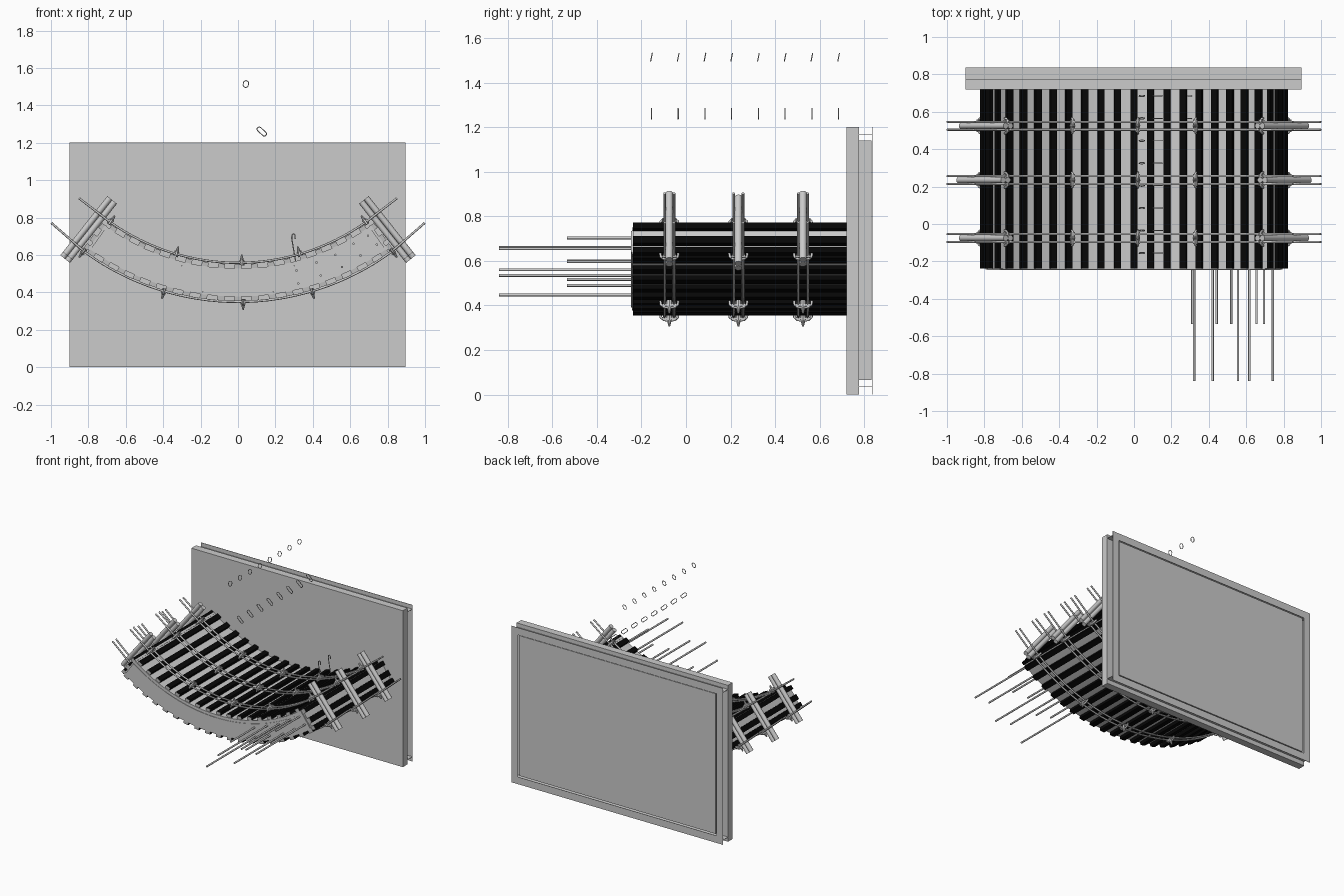
import bpy, bmesh, math
from mathutils import Vector, Matrix

if "Cube" in bpy.data.objects:
    bpy.data.objects.remove(bpy.data.objects["Cube"])

CZ = 1.74                      # height of the arc centre (x = 0)
ROWS = (-0.075, 0.235, 0.525)  # rows of walers along y
Y0, Y1 = -0.237, 0.72
rad = math.radians

dark = bpy.data.materials.new("dark_timber")
dark.diffuse_color = (0.002, 0.002, 0.002, 1)
dark.use_nodes = True
dark.node_tree.nodes["Principled BSDF"].inputs["Base Color"].default_value = dark.diffuse_color
pale = bpy.data.materials.new("pale_end_grain")
pale.diffuse_color = (0.5, 0.5, 0.5, 1)
pale.use_nodes = True
pale.node_tree.nodes["Principled BSDF"].inputs["Base Color"].default_value = pale.diffuse_color


def polar(r, a, y=0.0):
    a = rad(a)
    return Vector((r * math.sin(a), y, CZ - r * math.cos(a)))


def finish(name, bm):
    bmesh.ops.recalc_face_normals(bm, faces=bm.faces)
    me = bpy.data.meshes.new(name)
    bm.to_mesh(me)
    bm.free()
    ob = bpy.data.objects.new(name, me)
    bpy.context.collection.objects.link(ob)
    return ob


def frame(r, a, y):
    """Local axes on the arc: x tangent, y along the wall, z radially outward."""
    return Matrix.Translation(polar(r, a, y)) @ Matrix.Rotation(rad(180 - a), 4, 'Y')


def add_box(bm, mat, size, loc=(0, 0, 0)):
    bmesh.ops.create_cube(bm, size=1, matrix=mat @ Matrix.Translation(loc) @ Matrix.Diagonal((*size, 1)))


def add_rod(bm, mat, r1, r2, length, seg=12):
    bmesh.ops.create_cone(bm, cap_ends=True, segments=seg, radius1=r1, radius2=r2, depth=length, matrix=mat)


def span(name, x, y, z):
    bm = bmesh.new()
    add_box(bm, Matrix(), (x[1] - x[0], y[1] - y[0], z[1] - z[0]),
            ((x[0] + x[1]) / 2, (y[0] + y[1]) / 2, (z[0] + z[1]) / 2))
    return finish(name, bm)


def smooth(ob, angle):
    for f in ob.data.polygons:
        f.use_smooth = True
    ob.data.set_sharp_from_angle(angle=rad(angle))


def sector(name, r0, r1, a, y0, y1, n=36):
    """Curved slab swept from -a to a degrees."""
    bm = bmesh.new()
    rings = [[bm.verts.new(polar(r, -a + 2 * a * i / n, y))
              for r, y in ((r0, y0), (r1, y0), (r1, y1), (r0, y1))] for i in range(n + 1)]
    for p, q in zip(rings, rings[1:]):
        for k in range(4):
            bm.faces.new((p[k], p[(k + 1) % 4], q[(k + 1) % 4], q[k]))
    bm.faces.new(rings[0])
    bm.faces.new(rings[-1])
    smooth(finish(name, bm), 30)


def wires(name, paths, radius, cyclic=False):
    cu = bpy.data.curves.new(name, 'CURVE')
    cu.dimensions = '3D'
    cu.bevel_depth, cu.bevel_resolution, cu.use_fill_caps = radius, 2, True
    for pts in paths:
        sp = cu.splines.new('POLY')
        sp.points.add(len(pts) - 1)
        for p, q in zip(sp.points, pts):
            p.co = (*q, 1)
        sp.use_cyclic_u = cyclic
        sp.use_smooth = True
    tmp = bpy.data.objects.new(name + "_path", cu)
    bpy.context.collection.objects.link(tmp)
    me = bpy.data.meshes.new_from_object(tmp.evaluated_get(bpy.context.evaluated_depsgraph_get()))
    bpy.data.objects.remove(tmp)
    bpy.context.collection.objects.link(bpy.data.objects.new(name, me))


def timber(name, boards):
    """Dark boards along y with pale ends: (radius, angle, tangent size, radial size)."""
    bm = bmesh.new()
    for r, a, w, h in boards:
        add_box(bm, frame(r, a, (Y0 + Y1) / 2), (w, Y1 - Y0, h))
    ob = finish(name, bm)
    ob.data.materials.append(dark)
    ob.data.materials.append(pale)
    for f in ob.data.polygons:
        f.material_index = int(abs(f.normal.y) > 0.5)


# Back slab, raised rear panel, thin rear frame and the strips joining them
span("back_slab", (-0.9, 0.895), (0.72, 0.776), (0, 1.2))
span("rear_panel", (-0.835, 0.83), (0.776, 0.833), (0.065, 1.14))
bm = bmesh.new()
for zc in (0.0275, 1.1725):
    add_box(bm, Matrix(), (1.795, 0.003, 0.055), (-0.0025, 0.836, zc))
for zc in (0.035, 1.168):
    add_box(bm, Matrix(), (1.795, 0.059, 0.003), (-0.0025, 0.8055, zc))
for xc in (-0.8725, 0.8675):
    add_box(bm, Matrix(), (0.055, 0.003, 1.09), (xc, 0.836, 0.6))
finish("rear_frame", bm)

# Curved concrete and its facing sheets
sector("curved_concrete", 1.235, 1.35, 35.4, -0.246, Y1)
sector("upper_sheet", 1.213, 1.235, 35.3, -0.243, Y1)
sector("lower_sheet", 1.35, 1.363, 35.6, -0.243, Y1)

# Boards across both faces, and end boards
timber("upper_boards", [(1.202, -33.7 + 67.4 * i / 16, 0.036, 0.024) for i in range(17)])
timber("lower_boards", [(1.374, -34.7 + 69.4 * i / 18, 0.04, 0.024) for i in range(19)])
bm = bmesh.new()
for s in (-1, 1):
    add_box(bm, frame(1.29, s * 35.6, (Y0 + Y1) / 2), (0.014, Y1 - Y0, 0.16))
finish("end_sheets", bm)
timber("end_battens", [(r, s * 36.35, 0.022, h) for s in (-1, 1)
                       for r, h in ((1.227, 0.032), (1.304, 0.04), (1.361, 0.03))])


# Paired waler rods following the arc, with straight tails
def waler(r, a, tail, lift, y):
    pts = [polar(r, -a + 2 * a * i / 32, y) for i in range(33)]
    d = Vector((math.cos(rad(lift)), 0, math.sin(rad(lift)))) * tail
    return [pts[0] + Vector((-d.x, 0, d.z))] + pts + [pts[-1] + d]


for name, r, a, tail, lift in (("upper_walers", 1.182, 35.3, 0.21, 37.5), ("lower_walers", 1.391, 36.1, 0.237, 41)):
    wires(name, [waler(r, a, tail, lift, y + o) for y in ROWS for o in (-0.021, 0.021)], 0.006)

# Double round end bars, the middle row set slightly lower
bm = bmesh.new()
for y, r in zip(ROWS, (1.272, 1.294, 1.272)):
    for s in (-1, 1):
        m = frame(r, s * 38.5, y)
        for o in (-0.0165, 0.0165):
            add_rod(bm, m @ Matrix.Translation((o, 0, 0)), 0.0165, 0.0165, 0.382, 16)
smooth(finish("end_bars", bm), 40)

# Tie clamps: washer plate, nut, tapered tip, rod grips and curved strap
bm, straps = bmesh.new(), []
for r, flip, angles in ((1.182, math.pi, (-35.3, -16.2, 1, 16.2, 35.3)),
                        (1.391, 0, (-36.4, -16.5, 1.1, 16.5, 36.4))):
    for y in ROWS:
        for a in angles:
            # local z points away from the wall
            m = frame(r, a, y) @ Matrix.Rotation(flip, 4, 'X')
            add_box(bm, m, (0.024, 0.066, 0.008), (0, 0, 0.008))
            add_rod(bm, m, 0.013, 0.013, 0.03, 8)
            add_rod(bm, m @ Matrix.Translation((0, 0, 0.027)), 0.012, 0.004, 0.032, 10)
            for o in (-0.021, 0.021):
                add_box(bm, m, (0.02, 0.016, 0.018), (0, o, 0))
            straps.append([m @ Vector((0, p, q)) for p, q in
                           ((-0.04, -0.014), (-0.038, 0.002), (-0.026, 0.013), (0, 0.018),
                            (0.026, 0.013), (0.038, 0.002), (0.04, -0.014))])
finish("tie_clamps", bm)
wires("clamp_straps", straps, 0.006)

# Starter bars in two layers, alternately long and short: (x, z)
long_bars = ((0.322, 0.447), (0.42, 0.56), (0.556, 0.535), (0.617, 0.66), (0.742, 0.655))
short_bars = ((0.312, 0.517), (0.442, 0.49), (0.52, 0.6), (0.655, 0.597), (0.695, 0.703))
wires("starter_bars", [[(x, e, z), (x, -0.2, z)] for bars, e in ((long_bars, -0.84), (short_bars, -0.535))
                       for x, z in bars], 0.0065)


# Small loose wire links above, and two hooks near the back
def link(x, y, z, half, w, turn, lean):
    out = []
    c, s = math.cos(rad(turn)), math.sin(rad(turn))
    for i in range(20):
        t = 2 * math.pi * i / 20
        u, v = w * math.cos(t), w * math.sin(t)
        v += math.copysign(half, v)
        dz = u * s + v * c
        out.append((x + u * c - v * s, y + lean * dz, z + dz))
    return out


ys = [-0.155 + 0.12 * i for i in range(8)]
wires("upper_links", [link(0.042, y, 1.514, 0.004, 0.014, -10, 0.2) for y in ys], 0.0025, True)
wires("lower_links", [link(0.127, y, 1.26, 0.018, 0.012, 48, 0.0) for y in ys], 0.0025, True)
wires("hooks", [[(0.315, y, 0.53), (0.302, y, 0.6), (0.287, y, 0.69), (0.288, y, 0.707),
                 (0.296, y, 0.714), (0.304, y, 0.708), (0.306, y, 0.685)] for y in ys[-2:]], 0.003)
